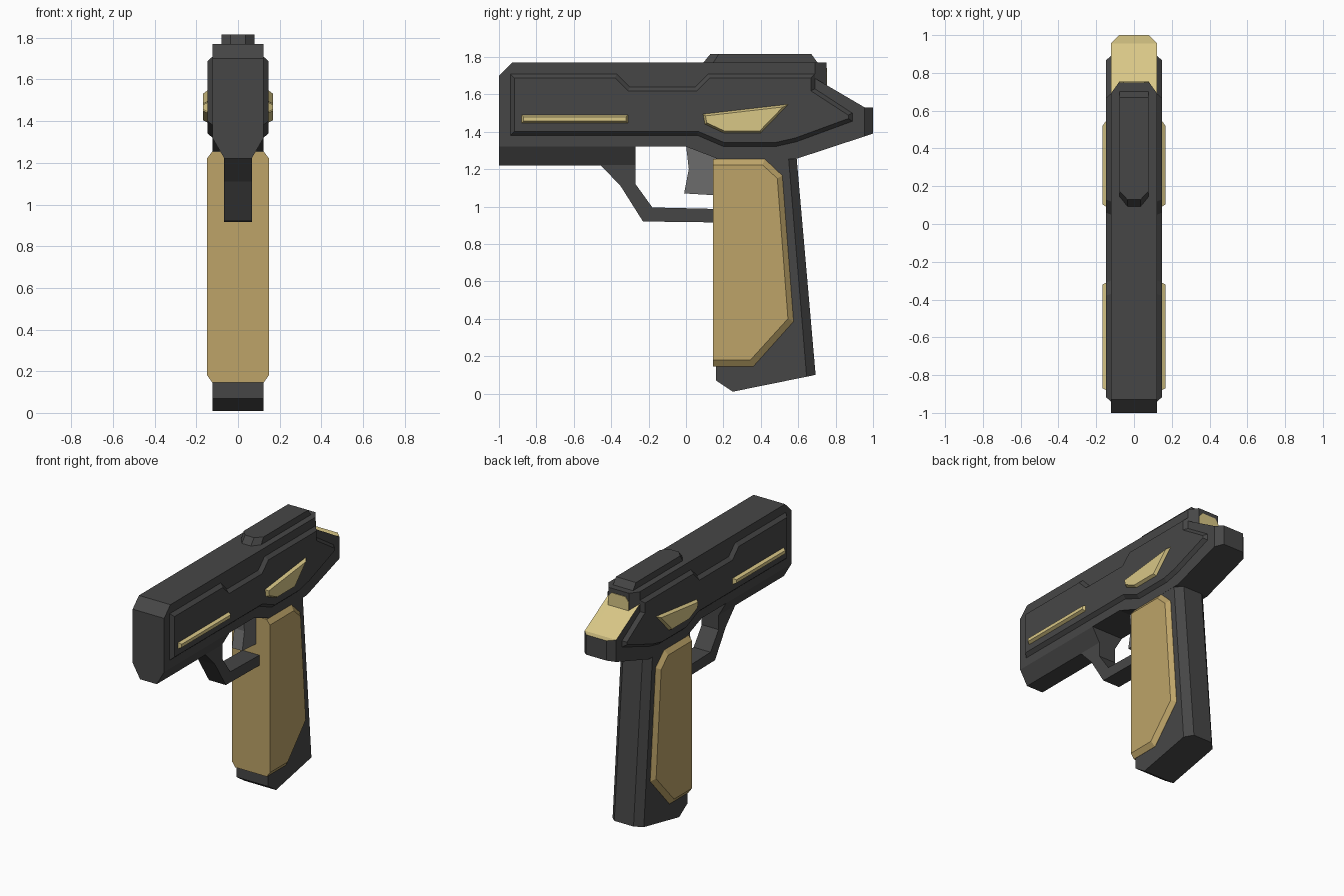
import bpy
import bmesh

cube = bpy.data.objects.get("Cube")
if cube:
    bpy.data.objects.remove(cube, do_unlink=True)


def material(name, rgb):
    m = bpy.data.materials.new(name)
    m.use_nodes = True
    m.diffuse_color = (*rgb, 1)
    m.node_tree.nodes["Principled BSDF"].inputs["Base Color"].default_value = (*rgb, 1)
    return m


CHARCOAL = material("charcoal", (0.062, 0.062, 0.062))
GREY = material("trigger grey", (0.15, 0.15, 0.15))
TAN = material("grip tan", (0.51, 0.37, 0.14))
GOLD = material("pale gold", (0.69, 0.57, 0.24))


def finish(name, bm, mat):
    bmesh.ops.remove_doubles(bm, verts=bm.verts, dist=0.0005)
    bm.normal_update()
    mesh = bpy.data.meshes.new(name)
    bm.to_mesh(mesh)
    bm.free()
    mesh.materials.append(mat)
    ob = bpy.data.objects.new(name, mesh)
    bpy.context.collection.objects.link(ob)
    return ob


def loft(name, rings, mat):
    """Join matching rings of 3D points and cap both ends."""
    bm = bmesh.new()
    loops = [[bm.verts.new(p) for p in ring] for ring in rings]
    n = len(loops[0])
    for a, b in zip(loops, loops[1:]):
        for i in range(n):
            j = (i + 1) % n
            bm.faces.new((a[i], a[j], b[j], b[i]))
    bm.faces.new(loops[0])
    bm.faces.new(loops[-1])
    bmesh.ops.recalc_face_normals(bm, faces=bm.faces)
    return finish(name, bm, mat)


def side_loft(name, sections, mat):
    """Symmetric solid from (half width, y-z profile) pairs, outermost first."""
    full = [(-w, p) for w, p in sections] + [(w, p) for w, p in reversed(sections)]
    return loft(name, [[(x, y, z) for y, z in p] for x, p in full], mat)


def raised(name, outline, base, height, inset, mat):
    """Bevelled plate standing out from both sides."""
    bm = bmesh.new()
    face = bm.faces.new([bm.verts.new((base, y, z)) for y, z in outline])
    face.normal_update()
    if face.normal.x < 0:
        face.normal_flip()
    bmesh.ops.inset_region(bm, faces=[face], thickness=inset, depth=height,
                           use_boundary=True, use_even_offset=True)
    ob = finish(name, bm, mat)
    ob.modifiers.new("both sides", "MIRROR").use_mirror_merge = False
    return ob


# Main body: shared front and top, with a chamfered tail
front = [(0.59, 1.255), (0.17, 1.255), (0, 1.32), (-1, 1.32), (-1, 1.7),
         (-0.93, 1.77), (-0.34, 1.77), (-0.27, 1.7), (0.04, 1.7), (0.11, 1.77)]
tail = [(0.75, 1.77), (0.75, 1.65), (0.955, 1.53), (1, 1.53), (1, 1.39)]
tail_side = [(0.69, 1.77), (0.69, 1.685), (0.955, 1.53), (0.955, 1.53), (0.955, 1.375)]
body = side_loft("main_body", [(0.123, front + tail_side), (0.08, front + tail)], CHARCOAL)
body.data.materials.append(GOLD)
for f in body.data.polygons:
    if f.normal.z > 0.5 and f.center.y > 0.7:
        f.material_index = 1

# Gold plate on the step above the tail
plate = [(-0.08, 1.64), (0.08, 1.64), (0.08, 1.705), (0.055, 1.74), (-0.055, 1.74), (-0.08, 1.705)]
loft("rear_plate", [[(x, y, z) for x, z in plate] for y in (0.745, 0.754)], GOLD)

# Sloped bridge filling the top notch
bm = bmesh.new()
for s in (-1, 1):
    for p in ((0.123, -0.34, 1.77), (0.123, -0.27, 1.7), (0.055, -0.27, 1.77),
              (0.123, 0.11, 1.77), (0.123, 0.04, 1.7), (0.055, 0.04, 1.77)):
        bm.verts.new((s * p[0], p[1], p[2]))
bmesh.ops.convex_hull(bm, input=bm.verts)
bmesh.ops.dissolve_limit(bm, angle_limit=0.01, verts=bm.verts, edges=bm.edges)
bmesh.ops.recalc_face_normals(bm, faces=bm.faces)
finish("top_bridge", bm, CHARCOAL)

# Raised top rail
half = [(0.035, 0.085), (0.078, 0.14), (0.078, 0.71)]
half_top = [(0.035, 0.13), (0.078, 0.175), (0.078, 0.67)]
loft("top_rail", [[(x, y, z) for x, y in h] + [(-x, y, z) for x, y in reversed(h)]
                  for h, z in ((half, 1.76), (half_top, 1.815))], CHARCOAL)

# Tapered lower barrel housing
under = [(-0.123, 1.32), (-0.065, 1.22), (0.065, 1.22), (0.123, 1.32)]
loft("lower_barrel", [[(x, y, z) for x, z in under] for y in (-1, -0.27)], CHARCOAL)

# Raised side panels and their accents
raised("side_panel", [(-0.94, 1.71), (-0.37, 1.71), (-0.3, 1.64), (0.05, 1.64),
                      (0.12, 1.71), (0.69, 1.71), (0.69, 1.63), (0.89, 1.5),
                      (0.89, 1.455), (0.59, 1.345), (0.48, 1.32), (0.2, 1.32),
                      (0.06, 1.38), (-0.94, 1.38)], 0.122, 0.025, 0.022, CHARCOAL)
raised("side_stripe", [(-0.88, 1.445), (-0.31, 1.445), (-0.31, 1.49), (-0.88, 1.49)],
       0.145, 0.023, 0.011, GOLD)
raised("side_wing", [(0.09, 1.495), (0.1, 1.44), (0.2, 1.393), (0.4, 1.393), (0.55, 1.548)],
       0.145, 0.023, 0.012, GOLD)

# Grip core with chamfered spine, and wrap-around grip cover
core = [(0.16, 1.3), (0.16, 0.07), (0.25, 0.01)]
side_loft("grip_core", [(0.122, core + [(0.645, 0.09), (0.545, 1.3)]),
                        (0.075, core + [(0.693, 0.1), (0.588, 1.3)])], CHARCOAL)
outer = [(0.145, 0.145), (0.36, 0.145), (0.575, 0.385), (0.515, 1.165), (0.42, 1.255), (0.145, 1.255)]
inner = [(0.145, 0.18), (0.345, 0.18), (0.545, 0.4), (0.488, 1.15), (0.41, 1.222), (0.145, 1.222)]
side_loft("grip_cover", [(0.148, inner), (0.123, outer)], TAN)

# Trigger and guard
side_loft("trigger_guard", [(0.066, [(-0.46, 1.225), (-0.35, 1.11), (-0.23, 0.92), (0.16, 0.915),
                                    (0.16, 0.987), (-0.18, 0.995), (-0.27, 1.12), (-0.27, 1.225)])],
          CHARCOAL)
side_loft("trigger", [(0.04, [(0, 1.33), (0.015, 1.2), (-0.01, 1.07), (0.16, 1.06), (0.16, 1.33)])], GREY)
